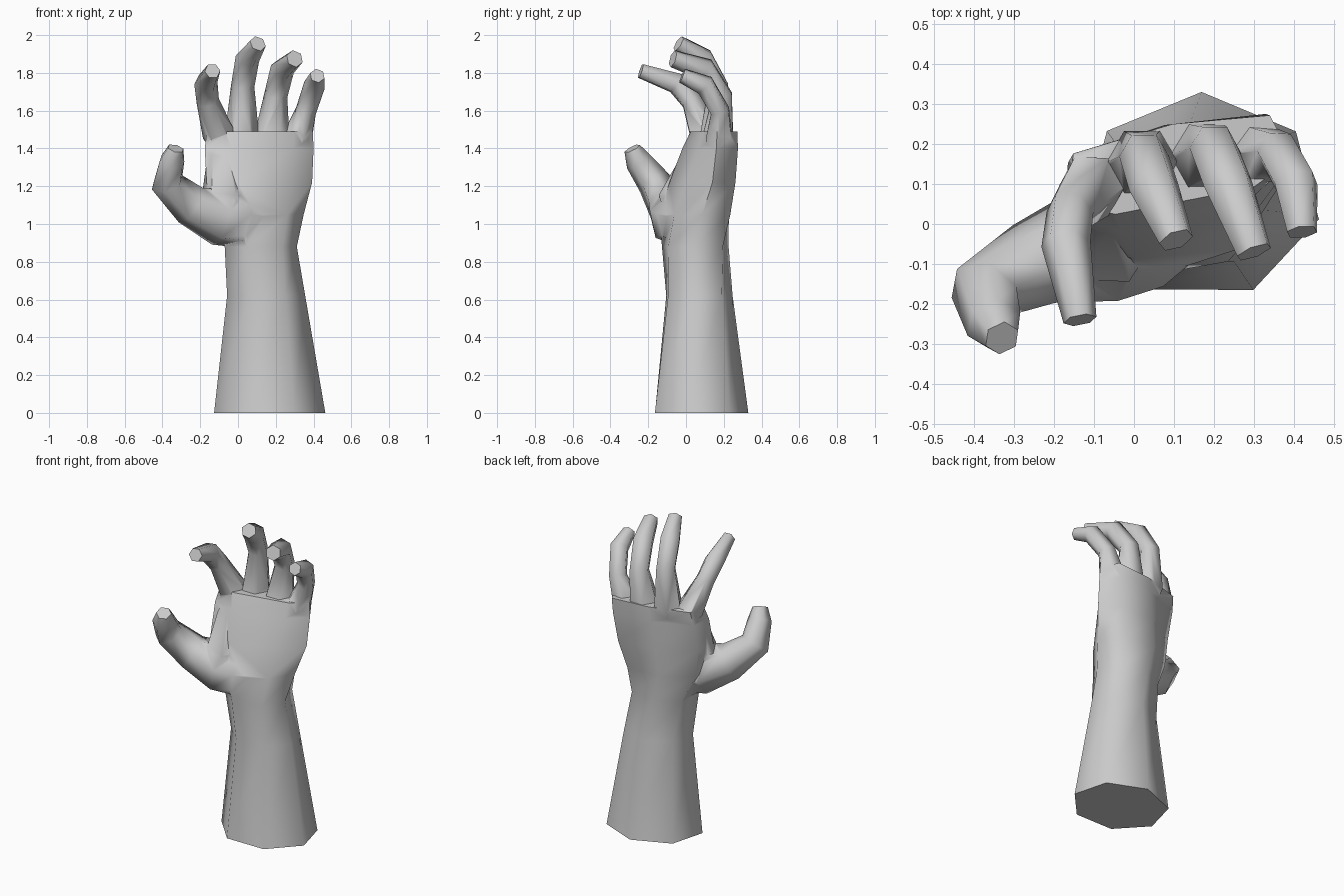
import bpy, bmesh, math
from mathutils import Vector

if "Cube" in bpy.data.objects:
    bpy.data.objects.remove(bpy.data.objects["Cube"])


def skin(name, rings):
    """Skin a list of equal-length rings into a closed mesh object."""
    bm = bmesh.new()
    loops = [[bm.verts.new(p) for p in ring] for ring in rings]
    n = len(loops[0])
    for a, b in zip(loops, loops[1:]):
        for i in range(n):
            j = (i + 1) % n
            bm.faces.new((a[i], a[j], b[j], b[i]))
    bm.faces.new(loops[0][::-1])
    bm.faces.new(loops[-1])
    bmesh.ops.recalc_face_normals(bm, faces=bm.faces)
    mesh = bpy.data.meshes.new(name)
    bm.to_mesh(mesh)
    bm.free()
    obj = bpy.data.objects.new(name, mesh)
    bpy.context.collection.objects.link(obj)
    return obj


def arm_ring(z, cx, cy, a, b, tilt, power=0.85, sides=7):
    """Squarish tilted oval cross-section of the arm and palm."""
    pts = []
    t = math.radians(tilt)
    for i in range(sides):
        ang = math.radians(-13) + 2 * math.pi * i / sides
        c, s = math.cos(ang), math.sin(ang)
        u = a * math.copysign(abs(c) ** power, c)
        v = b * math.copysign(abs(s) ** power, s)
        pts.append(Vector((cx + u * math.cos(t) - v * math.sin(t),
                           cy + u * math.sin(t) + v * math.cos(t), z)))
    return pts


def digit(name, path, sides=6):
    """Tapered tube along (x, y, z, radius) joints."""
    pts = [Vector(p[:3]) for p in path]
    rings, u, prev = [], Vector((1, 0, 0)), None
    for i, p in enumerate(pts):
        before = (p - pts[max(i - 1, 0)]).normalized()
        after = (pts[min(i + 1, len(pts) - 1)] - p).normalized()
        t = (before + after).normalized()
        if prev:
            u = prev.rotation_difference(t) @ u
        u = (u - t * u.dot(t)).normalized()
        v, prev, r = t.cross(u), t, path[i][3]
        rings.append([p + r * (u * math.cos(2 * math.pi * k / sides)
                               + v * math.sin(2 * math.pi * k / sides))
                      for k in range(sides)])
    return skin(name, rings)


# forearm, wrist and palm
hand = skin("hand", [arm_ring(*r) for r in (
    (0.00, 0.168, 0.07, 0.302, 0.260, 0, 1.0),
    (0.62, 0.147, 0.065, 0.212, 0.182, 3, 0.95),
    (0.88, 0.112, 0.05, 0.198, 0.178, 10),
    (1.05, 0.090, 0.055, 0.260, 0.180, 18),
    (1.22, 0.100, 0.09, 0.300, 0.152, 18),
    (1.40, 0.102, 0.13, 0.302, 0.120, 14, 0.7),
    (1.49, 0.108, 0.15, 0.290, 0.100, 11, 0.6))])

# thumb, its fleshy pad, and curled fingers, from root to tip
digits = {
    "thumb": [(0.20, 0.06, 1.00, 0.09), (0.02, -0.02, 1.02, 0.150),
              (-0.09, -0.05, 1.035, 0.155),
              (-0.25, -0.10, 1.10, 0.112), (-0.375, -0.17, 1.22, 0.090),
              (-0.35, -0.25, 1.33, 0.072), (-0.33, -0.285, 1.40, 0.045)],
    "thumb_pad": [(-0.02, -0.01, 0.96, 0.08), (-0.07, -0.03, 1.13, 0.130),
                  (-0.09, 0.04, 1.34, 0.075), (-0.07, 0.09, 1.46, 0.05)],
    "index_finger": [(-0.04, 0.12, 1.32, 0.04), (-0.105, 0.095, 1.48, 0.085),
                     (-0.16, 0.03, 1.65, 0.060), (-0.17, -0.05, 1.745, 0.062),
                     (-0.135, -0.24, 1.81, 0.042)],
    "middle_finger": [(0.05, 0.13, 1.30, 0.05), (0.02, 0.155, 1.48, 0.090),
                      (0.025, 0.17, 1.73, 0.062), (0.05, 0.09, 1.875, 0.064),
                      (0.105, -0.04, 1.955, 0.045)],
    "ring_finger": [(0.16, 0.15, 1.30, 0.05), (0.18, 0.17, 1.47, 0.092),
                    (0.20, 0.19, 1.68, 0.062), (0.235, 0.10, 1.82, 0.064),
                    (0.30, -0.07, 1.875, 0.047)],
    "little_finger": [(0.26, 0.15, 1.30, 0.05), (0.315, 0.175, 1.46, 0.078),
                      (0.36, 0.18, 1.60, 0.055), (0.405, 0.10, 1.735, 0.057),
                      (0.42, -0.02, 1.785, 0.040)],
}

# fuse the digits onto the palm
bpy.context.view_layer.objects.active = hand
hand.select_set(True)
for name, path in digits.items():
    part = digit(name, path)
    mod = hand.modifiers.new("fuse_" + name, 'BOOLEAN')
    mod.operation, mod.solver, mod.object = 'UNION', 'EXACT', part
    bpy.ops.object.modifier_apply(modifier=mod.name)
    bpy.data.objects.remove(part)

bpy.ops.object.shade_smooth_by_angle(angle=math.radians(66))
